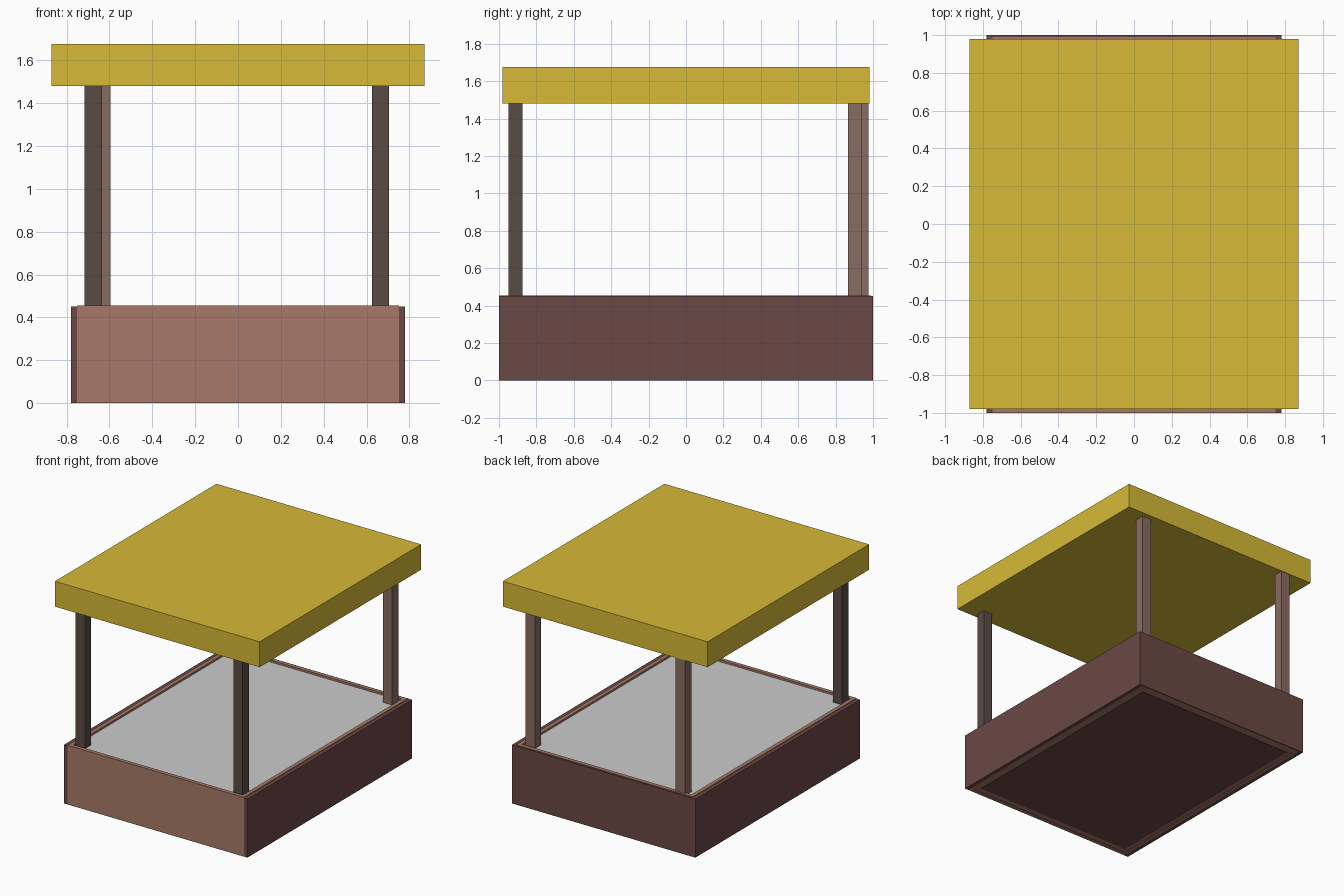
import bpy

if "Cube" in bpy.data.objects:
    bpy.data.objects.remove(bpy.data.objects["Cube"])


def material(name, rgb):
    m = bpy.data.materials.new(name)
    m.diffuse_color = (*rgb, 1)
    m.use_nodes = True
    m.node_tree.nodes["Principled BSDF"].inputs["Base Color"].default_value = m.diffuse_color
    return m


YELLOW = material("yellow", (0.68, 0.49, 0.038))
BROWN = material("light_brown", (0.387, 0.195, 0.139))
DARK = material("dark_brown", (0.147, 0.065, 0.058))
POST_FRONT = material("post_dark", (0.10, 0.07, 0.06))
POST_BACK = material("post_light", (0.25, 0.15, 0.12))


def box(name, x, y, z, mat=None):
    """Axis-aligned box from (min, max) ranges."""
    bpy.ops.mesh.primitive_cube_add(size=1, location=[sum(r) / 2 for r in (x, y, z)])
    ob = bpy.context.object
    ob.name = name
    ob.scale = [r[1] - r[0] for r in (x, y, z)]
    bpy.ops.object.transform_apply(location=False, rotation=False, scale=True)
    if mat:
        ob.data.materials.append(mat)
    return ob


# Flat slab roof
box("roof", (-0.87, 0.87), (-0.98, 0.98), (1.48, 1.675), YELLOW)

# Outer dark cladding on the sides and back
for side, s in (("left", -1), ("right", 1)):
    box(f"{side}_cladding", sorted((s * 0.75, s * 0.78)), (-1, 1), (0, 0.45), DARK)
box("back_cladding", (-0.75, 0.75), (0.99, 1), (0, 0.45), DARK)

# Inner light brown walls
box("front_wall", (-0.75, 0.75), (-1, -0.97), (0, 0.455), BROWN)
box("back_wall", (-0.75, 0.75), (0.96, 0.99), (0, 0.455), BROWN)
for side, s in (("left", -1), ("right", 1)):
    box(f"{side}_wall", sorted((s * 0.72, s * 0.75)), (-0.97, 0.96), (0, 0.455), BROWN)

# Counter top and underside
box("counter_top", (-0.72, 0.72), (-0.97, 0.96), (0.41, 0.44))
box("bottom_frame", (-0.72, 0.72), (-0.97, 0.96), (0.003, 0.03), BROWN)
box("bottom_panel", (-0.69, 0.69), (-0.925, 0.925), (0, 0.028), DARK)

# Four posts, slightly uneven at the back
for name, x, y, mat in (
    ("front_left_post", -0.715, -0.95, POST_FRONT),
    ("front_right_post", 0.625, -0.95, POST_FRONT),
    ("back_left_post", -0.675, 0.90, POST_BACK),
    ("back_right_post", 0.625, 0.865, POST_BACK),
):
    box(name, (x, x + 0.08), (y, y + 0.075), (0.43, 1.485), mat)
